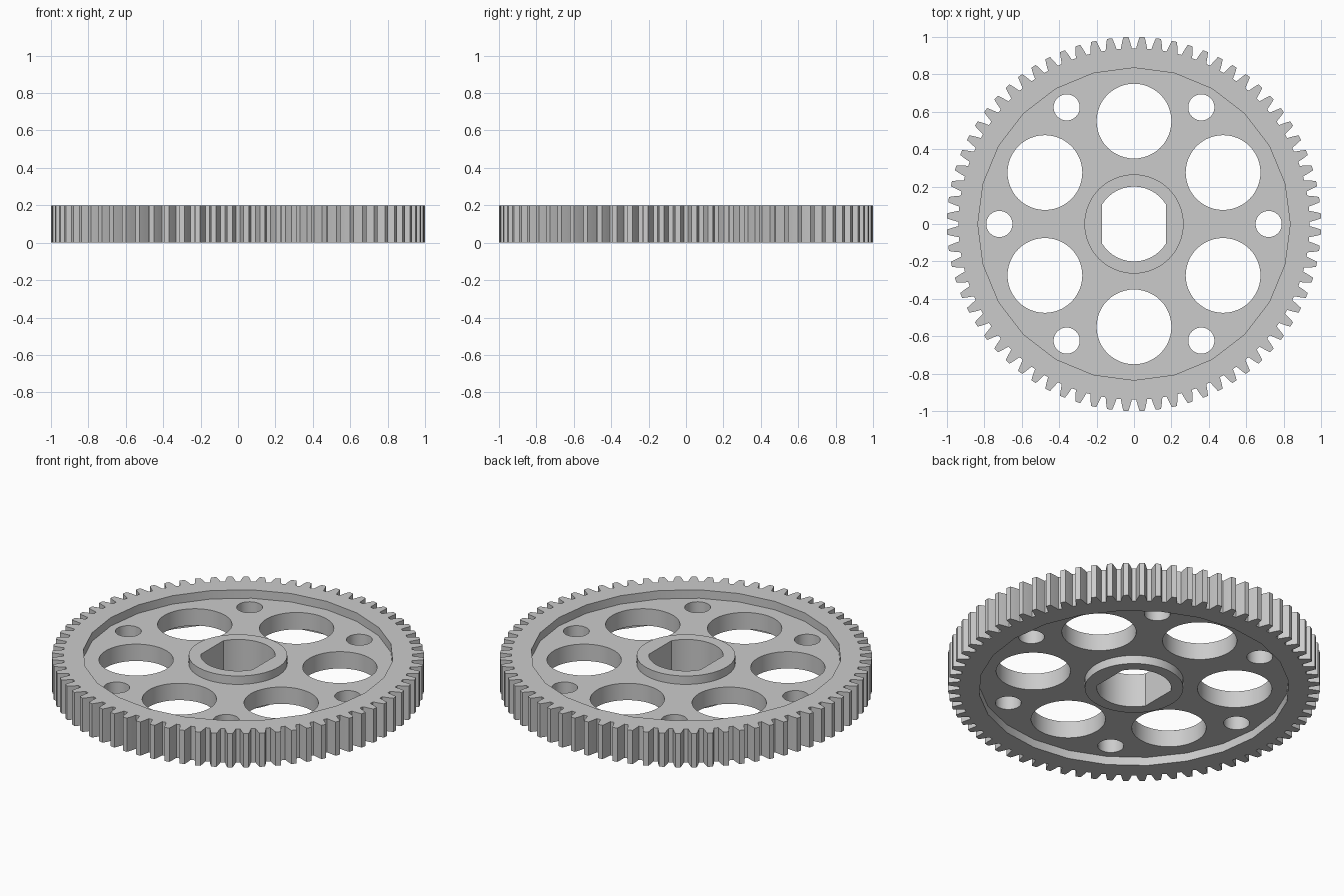
import bpy, bmesh
from math import sin, cos, radians, sqrt, atan2, pi

if "Cube" in bpy.data.objects:
    bpy.data.objects.remove(bpy.data.objects["Cube"])

TEETH = 72
HEIGHT, WEB_LOW, WEB_HIGH = 0.2, 0.05, 0.15
RIM_R, HUB_R, BORE_R, FLAT_X = 0.835, 0.265, 0.2, 0.17

steel = bpy.data.materials.new("grey steel")
steel.use_nodes = True
colour = (0.6, 0.6, 0.6, 1)
steel.diffuse_color = colour
steel.node_tree.nodes["Principled BSDF"].inputs["Base Color"].default_value = colour


def polar(r, a):
    return (r * cos(a), r * sin(a))


def circle(r, n, centre=(0, 0)):
    return [(centre[0] + r * cos(2 * pi * i / n), centre[1] + r * sin(2 * pi * i / n))
            for i in range(n)]


def tooth_outline():
    # Each tooth: root, pitch and tip points as (radius, half angle in degrees)
    flank = [(0.939, 1.8), (0.955, 1.55), (0.975, 1.25), (1.0, 0.8)]
    points = []
    for i in range(TEETH):
        mid = 360 / TEETH * (i + 0.5)
        points += [polar(r, radians(mid - a)) for r, a in flank]
        points += [polar(r, radians(mid + a)) for r, a in reversed(flank)]
    return points


def double_d_outline():
    # Round bore with two flats facing left and right
    a = atan2(sqrt(BORE_R ** 2 - FLAT_X ** 2), FLAT_X)
    n = 20
    arc = [a + (pi - 2 * a) * i / n for i in range(n + 1)]
    return [polar(BORE_R, t) for t in arc] + [polar(BORE_R, t + pi) for t in arc]


bm = bmesh.new()


def wall(loop, z0, z1):
    low = [bm.verts.new((x, y, z0)) for x, y in loop]
    high = [bm.verts.new((x, y, z1)) for x, y in loop]
    for i in range(len(loop)):
        j = (i + 1) % len(loop)
        bm.faces.new((low[i], low[j], high[j], high[i]))


def cap(loops, z):
    # Flat face at one height, the inner loops left as holes
    edges = []
    for loop in loops:
        vs = [bm.verts.new((x, y, z)) for x, y in loop]
        edges += [bm.edges.new((vs[i - 1], vs[i])) for i in range(len(vs))]
    bmesh.ops.triangle_fill(bm, edges=edges, use_beauty=True, normal=(0, 0, 1))


teeth = tooth_outline()
rim = circle(RIM_R, 24)
hub = circle(HUB_R, 64)
bore = double_d_outline()
holes = []
for k in range(6):
    holes.append(circle(0.2, 48, polar(0.55, radians(30 + 60 * k))))
    holes.append(circle(0.07, 32, polar(0.72, radians(60 * k))))

# Teeth and bore run the full height
wall(teeth, 0, HEIGHT)
wall(bore, 0, HEIGHT)
# Web holes
for hole in holes:
    wall(hole, WEB_LOW, WEB_HIGH)
# Rim, web and hub, recessed alike above and below
for face_z, web_z in ((0, WEB_LOW), (HEIGHT, WEB_HIGH)):
    cap([teeth, rim], face_z)
    cap([hub, bore], face_z)
    cap([rim, hub] + holes, web_z)
    wall(rim, min(face_z, web_z), max(face_z, web_z))
    wall(hub, min(face_z, web_z), max(face_z, web_z))

bmesh.ops.remove_doubles(bm, verts=bm.verts, dist=0.0001)
bmesh.ops.recalc_face_normals(bm, faces=bm.faces)

mesh = bpy.data.meshes.new("spur_gear")
bm.to_mesh(mesh)
bm.free()
mesh.materials.append(steel)
gear = bpy.data.objects.new("spur_gear", mesh)
bpy.context.collection.objects.link(gear)

bpy.ops.object.select_all(action='DESELECT')
gear.select_set(True)
bpy.context.view_layer.objects.active = gear
bpy.ops.object.shade_smooth_by_angle(angle=radians(20))
